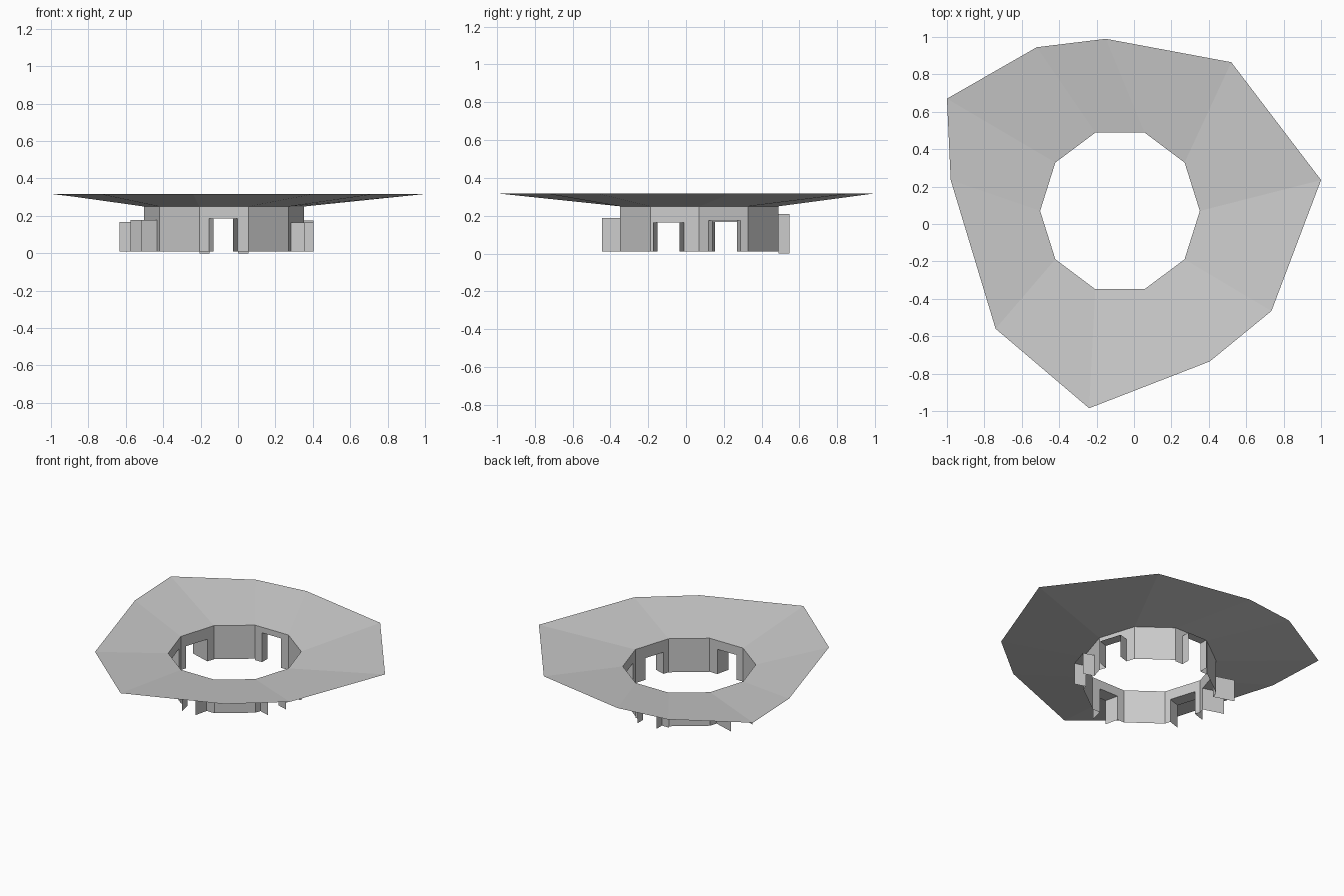
import bpy
import bmesh
from math import cos, sin, radians
from mathutils import Vector

cube = bpy.data.objects.get("Cube")
if cube:
    bpy.data.objects.remove(cube, do_unlink=True)

grey = bpy.data.materials.new("plain grey")
grey.use_nodes = True
colour = (0.6, 0.6, 0.6, 1)
grey.diffuse_color = colour
grey.node_tree.nodes["Principled BSDF"].inputs["Base Color"].default_value = colour

WALL_TOP, WALL_BOTTOM, RIM_TOP = 0.25, 0.01, 0.317
CENTRE = Vector((-0.075, 0.07))


def make_object(name, quads):
    """Build one flat-shaded sheet from a list of corner loops."""
    bm = bmesh.new()
    for quad in quads:
        bm.faces.new([bm.verts.new(p) for p in quad])
    bmesh.ops.remove_doubles(bm, verts=bm.verts, dist=0.0005)
    mesh = bpy.data.meshes.new(name)
    bm.to_mesh(mesh)
    bm.free()
    mesh.materials.append(grey)
    obj = bpy.data.objects.new(name, mesh)
    bpy.context.collection.objects.link(obj)
    return obj


def upright(a, b, low, high):
    """Vertical quad between two plan points."""
    return [(a.x, a.y, low), (b.x, b.y, low), (b.x, b.y, high), (a.x, a.y, high)]


# Ten-sided wall plan, counter-clockwise from +x
ring = [CENTRE + Vector((0.427 * cos(radians(36 * i)), 0.44 * sin(radians(36 * i))))
        for i in range(10)]

# Irregular outer edge of the roof, one corner for each wall corner
rim = [Vector(p) for p in (
    (1, 0.235), (0.52, 0.865), (-0.15, 0.99), (-0.52, 0.945), (-1, 0.67),
    (-0.98, 0.235), (-0.74, -0.56), (-0.24, -0.985), (0.405, -0.735), (0.735, -0.465))]

# Flaring roof sheet
roof = []
for i in range(10):
    j = (i + 1) % 10
    roof.append([(*ring[i], WALL_TOP), (*rim[i], RIM_TOP),
                 (*rim[j], RIM_TOP), (*ring[j], WALL_TOP)])
make_object("roof", roof)

# Doorways: wall index -> name, start, end, height, depth, bottom, taper
doors = {
    0: ("left_back", 0.19, 0.77, 0.175, 0.07, WALL_BOTTOM, 0),
    2: ("back", 0.22, 0.79, 0.21, 0.06, 0, 0),
    4: ("right_back", 0.2, 0.85, 0.168, 0.15, WALL_BOTTOM, 0),
    5: ("right_front", 0.15, 0.85, 0.178, 0.09, WALL_BOTTOM, 0),
    7: ("front", 0.2, 0.77, 0.187, 0.095, WALL_BOTTOM, 0.15),
    9: ("left_front", 0.15, 0.69, 0.165, 0.08, WALL_BOTTOM, 0),
}

walls = []
for i in range(10):
    a, b = ring[i], ring[(i + 1) % 10]
    if i not in doors:
        walls.append(upright(a, b, WALL_BOTTOM, WALL_TOP))
        continue
    name, start, end, height, depth, low, taper = doors[i]
    p, q = a.lerp(b, start), a.lerp(b, end)
    # Piers and the wall above the opening
    walls += [
        [(*a, low), (*p, low), (*p, height), (*a, WALL_TOP)],
        [(*q, low), (*b, low), (*b, WALL_TOP), (*q, height)],
        [(*p, height), (*q, height), (*b, WALL_TOP), (*a, WALL_TOP)],
    ]
    # Door frame: two jambs and a lintel reaching outward
    out = Vector((b.y - a.y, a.x - b.x)).normalized() * depth
    p_out, q_out = p.lerp(q, taper) + out, q.lerp(p, taper) + out
    make_object(name + "_door_frame", [
        upright(p, p_out, low, height),
        upright(q_out, q, low, height),
        [(*p, height), (*p_out, height), (*q_out, height), (*q, height)],
    ])
make_object("walls", walls)
